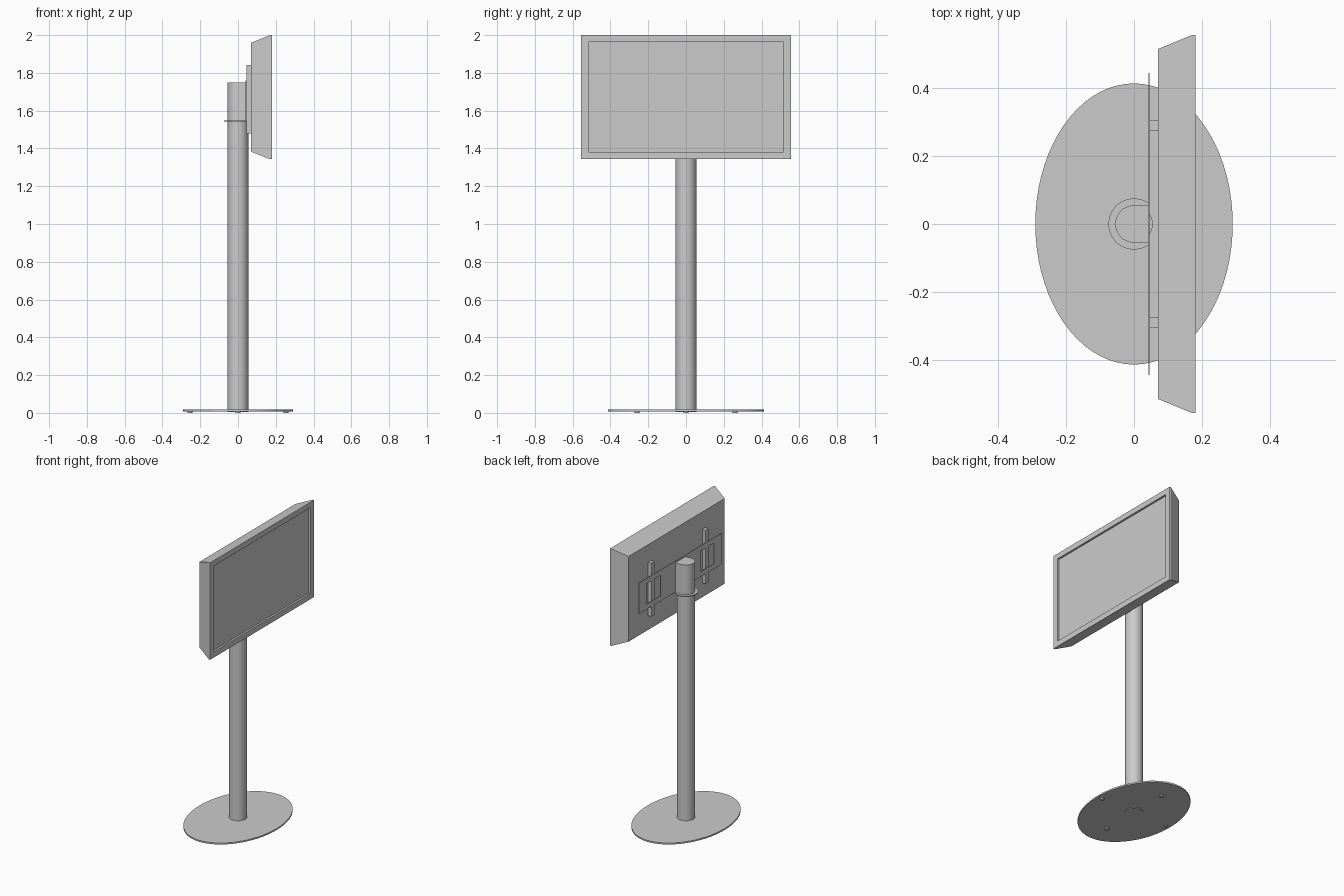
import bpy, bmesh, math

if "Cube" in bpy.data.objects:
    bpy.data.objects.remove(bpy.data.objects["Cube"])


def finish(bm, name, smooth=False):
    bmesh.ops.recalc_face_normals(bm, faces=bm.faces)
    me = bpy.data.meshes.new(name)
    bm.to_mesh(me)
    bm.free()
    ob = bpy.data.objects.new(name, me)
    bpy.context.collection.objects.link(ob)
    if smooth:
        bpy.ops.object.select_all(action='DESELECT')
        ob.select_set(True)
        bpy.context.view_layer.objects.active = ob
        bpy.ops.object.shade_smooth_by_angle(angle=math.radians(35))
    return ob


def loft(name, rings, closed=False, smooth=False):
    """Skin a list of point rings; cap the ends, or join last to first."""
    bm = bmesh.new()
    loops = [[bm.verts.new(p) for p in ring] for ring in rings]
    pairs = list(zip(loops, loops[1:]))
    if closed:
        pairs.append((loops[-1], loops[0]))
    else:
        bm.faces.new(loops[0])
        bm.faces.new(loops[-1])
    for a, b in pairs:
        for i in range(len(a)):
            j = (i + 1) % len(a)
            bm.faces.new((a[i], a[j], b[j], b[i]))
    return finish(bm, name, smooth)


def rect(x, y0, y1, z0, z1):
    return [(x, y0, z0), (x, y1, z0), (x, y1, z1), (x, y0, z1)]


def box(name, x0, x1, y0, y1, z0, z1):
    return loft(name, [rect(x0, y0, y1, z0, z1), rect(x1, y0, y1, z0, z1)])


def prism(name, outline, z0, z1):
    return loft(name, [[(x, y, z) for x, y in outline] for z in (z0, z1)], smooth=True)


def arc(rx, ry, a0, a1, n, cx=0, cy=0):
    pts = []
    for i in range(n):
        a = math.radians(a0 + (a1 - a0) * i / (n - 1))
        pts.append((cx + rx * math.cos(a), cy + ry * math.sin(a)))
    return pts


def ellipse(rx, ry, n, cx=0, cy=0):
    return arc(rx, ry, 0, 360, n + 1, cx, cy)[:-1]


# Oval base and its four small feet
prism("base_plate", ellipse(0.29, 0.413, 72), 0.008, 0.018)
for i, (x, y) in enumerate([(0.255, 0), (-0.255, 0), (0, 0.26), (0, -0.26)]):
    prism(f"foot_{i + 1}", ellipse(0.013, 0.013, 16, x, y), 0, 0.008)

# Pole, collar and the D-shaped sleeve on top
prism("pole", ellipse(0.055, 0.055, 40), 0.004, 1.545)
cut = math.degrees(math.acos(0.045 / 0.075))
prism("collar", arc(0.075, 0.075, cut, 360 - cut, 36), 1.543, 1.549)
prism("sleeve", [(0.043, 0.055)] + arc(0.055, 0.055, 90, 270, 24) + [(0.043, -0.055)],
      1.549, 1.75)

# Mounting plate: solid centre with a windowed wing and a rail on each side
box("mount_centre", 0.041, 0.046, -0.15, 0.15, 1.55, 1.76)
for side, s in (("left", 1), ("right", -1)):
    outer = (s * 0.15, s * 0.443, 1.55, 1.76)
    inner = (s * 0.215, s * 0.36, 1.585, 1.725)
    loft(f"mount_wing_{side}", [rect(0.042, *outer), rect(0.042, *inner),
                                rect(0.046, *inner), rect(0.046, *outer)], closed=True)
    box(f"mount_rail_{side}", 0.045, 0.071, s * 0.29 - 0.016, s * 0.29 + 0.016, 1.48, 1.842)

# Screen: tapered back, flat rim, recessed display
loft("screen", [rect(0.07, -0.514, 0.514, 1.383, 1.96),
                rect(0.17, -0.555, 0.555, 1.343, 2.0),
                rect(0.18, -0.555, 0.555, 1.343, 2.0),
                rect(0.18, -0.516, 0.516, 1.381, 1.963),
                rect(0.167, -0.516, 0.516, 1.381, 1.963)])
